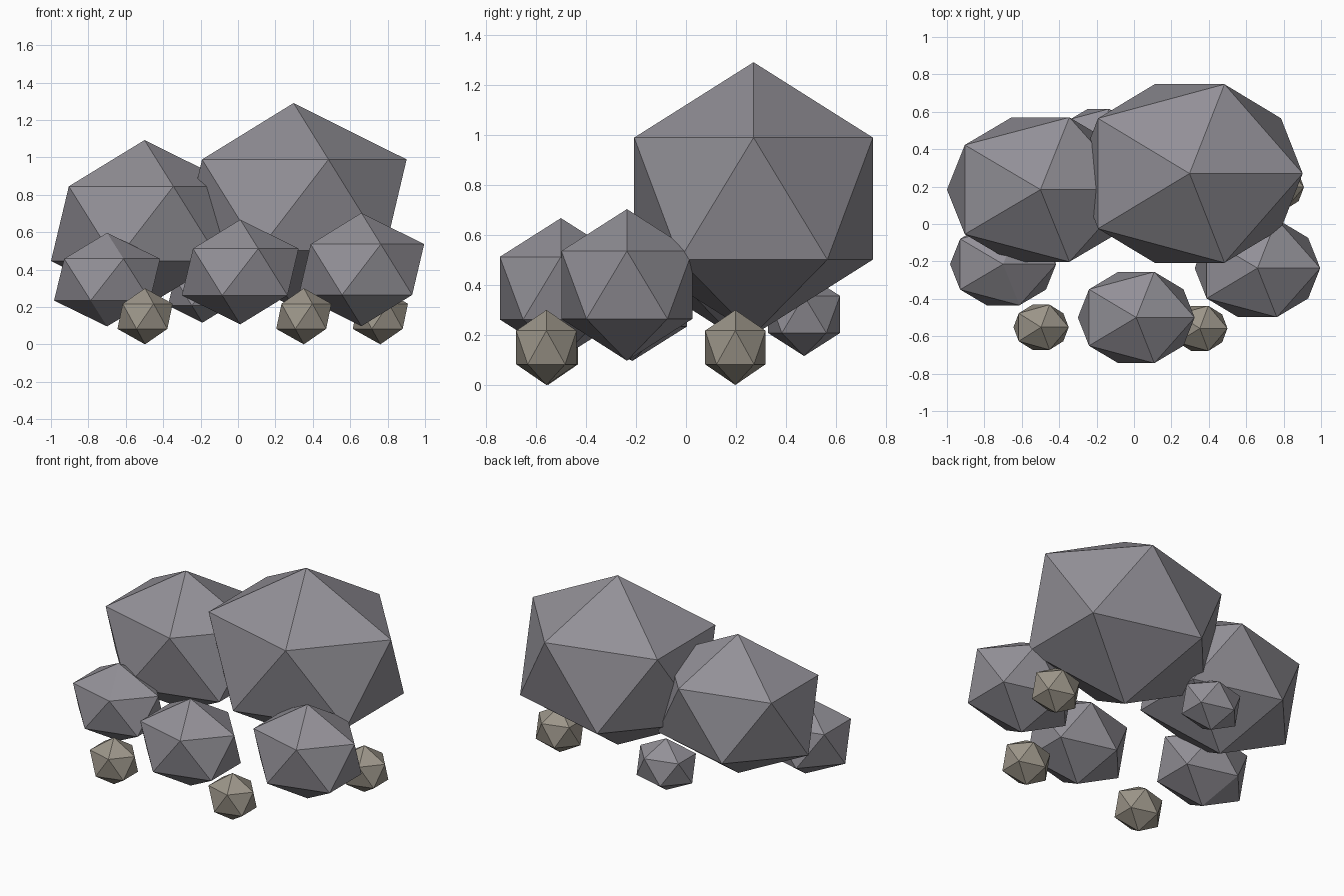
import bpy

if "Cube" in bpy.data.objects:
    bpy.data.objects.remove(bpy.data.objects["Cube"])


def material(name, rgb):
    m = bpy.data.materials.new(name)
    m.diffuse_color = (*rgb, 1)
    m.use_nodes = True
    m.node_tree.nodes["Principled BSDF"].inputs["Base Color"].default_value = m.diffuse_color
    return m


def stone(name, centre, radii, mat):
    # flattened 20-sided stone
    bpy.ops.mesh.primitive_ico_sphere_add(subdivisions=1, radius=1, location=centre)
    ob = bpy.context.object
    ob.name = name
    ob.scale = radii
    bpy.ops.object.transform_apply(location=False, rotation=False, scale=True)
    ob.data.materials.append(mat)


grey = material("rock_grey", (0.29, 0.28, 0.31))
tan = material("pebble_tan", (0.33, 0.30, 0.25))

# Large and medium rocks: name, centre, radii
rocks = [
    ("large_rock_right", (0.297, 0.27, 0.745), (0.676, 0.561, 0.545)),
    ("large_rock_left", (-0.50, 0.184, 0.645), (0.559, 0.454, 0.447)),
    ("front_rock_left", (-0.70, -0.215, 0.346), (0.317, 0.258, 0.25)),
    ("front_rock_middle", (0.012, -0.50, 0.387), (0.349, 0.287, 0.28)),
    ("front_rock_right", (0.66, -0.236, 0.40), (0.375, 0.308, 0.303)),
    ("back_rock", (-0.19, 0.472, 0.282), (0.206, 0.169, 0.166)),
]
for name, centre, radii in rocks:
    stone(name, centre, radii, grey)

# Small pebbles resting on the ground, all the same size
pebbles = [(-0.497, -0.552), (0.352, -0.558), (0.761, 0.197)]
for i, (x, y) in enumerate(pebbles, 1):
    stone(f"pebble_{i}", (x, y, 0.15), (0.165, 0.142, 0.15), tan)
